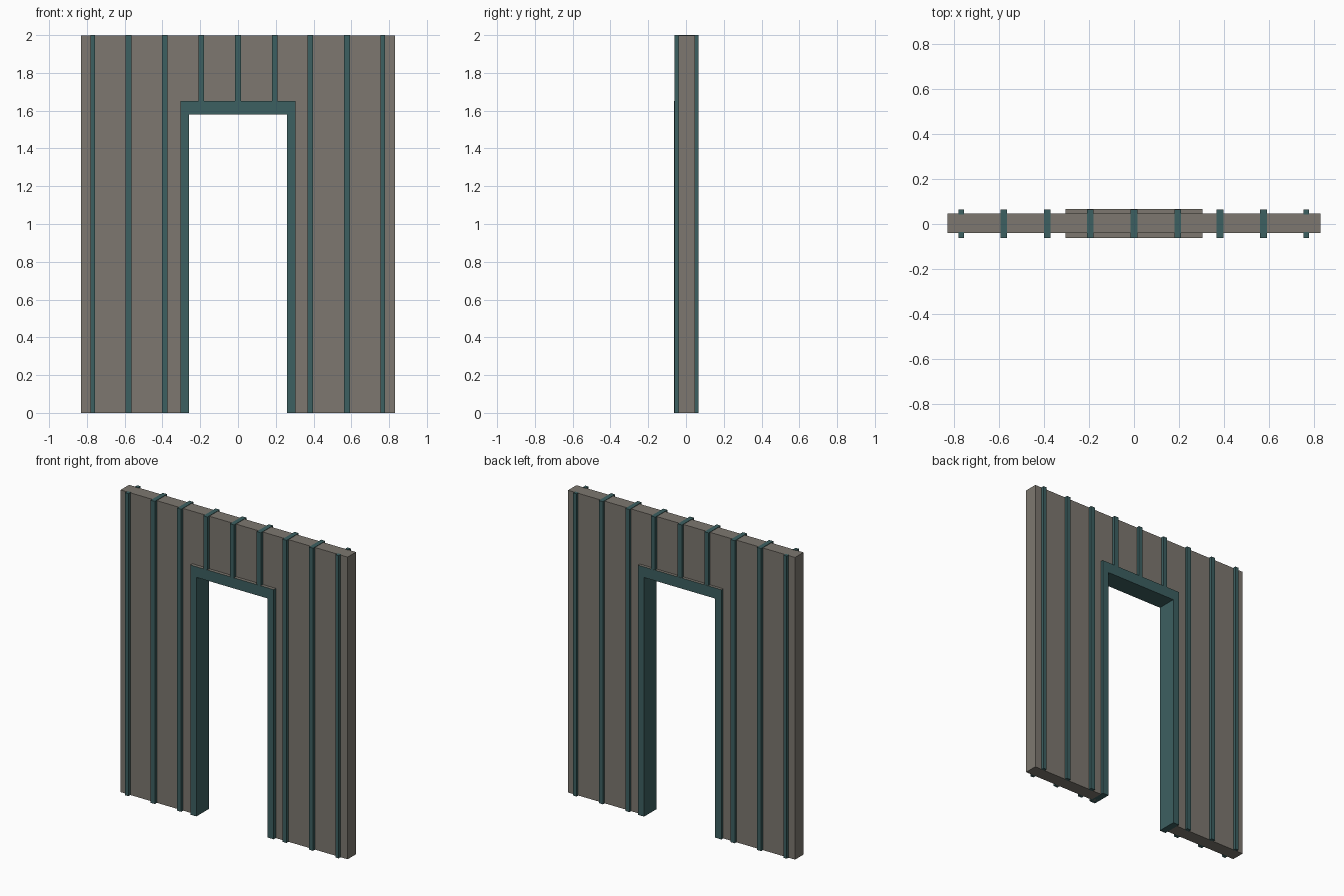
import bpy, bmesh

if "Cube" in bpy.data.objects:
    bpy.data.objects.remove(bpy.data.objects["Cube"])


def material(name, rgb):
    m = bpy.data.materials.new(name)
    m.diffuse_color = (*rgb, 1)
    m.use_nodes = True
    m.node_tree.nodes["Principled BSDF"].inputs["Base Color"].default_value = m.diffuse_color
    return m


GREY = material("warm grey panel", (0.205, 0.187, 0.160))
TEAL = material("dark teal trim", (0.046, 0.117, 0.120))


def finish(bm, name, mats):
    bmesh.ops.recalc_face_normals(bm, faces=bm.faces)
    me = bpy.data.meshes.new(name)
    for m in mats:
        me.materials.append(m)
    bm.to_mesh(me)
    bm.free()
    ob = bpy.data.objects.new(name, me)
    bpy.context.collection.objects.link(ob)
    return ob


def arch(name, w_out, h_out, w_in, h_in, y0, y1, mats, top_mat=0):
    """Doorway-shaped profile extruded through the wall thickness."""
    pts = [(-w_out, 0), (-w_out, h_out), (w_out, h_out), (w_out, 0),
           (w_in, 0), (w_in, h_in), (-w_in, h_in), (-w_in, 0)]
    bm = bmesh.new()
    face = bm.faces.new([bm.verts.new((x, y0, z)) for x, z in pts])
    ext = bmesh.ops.extrude_face_region(bm, geom=[face])
    verts = [v for v in ext["geom"] if isinstance(v, bmesh.types.BMVert)]
    bmesh.ops.translate(bm, verts=verts, vec=(0, y1 - y0, 0))
    bmesh.ops.recalc_face_normals(bm, faces=bm.faces)
    bm.normal_update()
    for f in bm.faces:
        if f.normal.z > 0.9 and f.calc_center_median().z > h_in:
            f.material_index = top_mat
    return finish(bm, name, mats)


def box(name, x0, x1, y0, y1, z0, z1, mat):
    bm = bmesh.new()
    bmesh.ops.create_cube(bm, size=1)
    for v in bm.verts:
        v.co = (x1 if v.co.x > 0 else x0,
                y1 if v.co.y > 0 else y0,
                z1 if v.co.z > 0 else z0)
    return finish(bm, name, [mat])


FRONT, BACK = -0.063, 0.066       # outer faces of the trim
WALL_F, WALL_B = -0.041, 0.047    # faces of the wall panel

# Wall panel with doorway, and the door frame lining it
arch("wall_panel", 0.83, 1.997, 0.28, 1.61, WALL_F, WALL_B, [GREY])
arch("door_frame", 0.305, 1.65, 0.26, 1.58, FRONT, BACK, [TEAL, GREY], 1)

# Vertical battens on both faces, joined over the top except at the ends
for i, x in enumerate((-0.77, -0.58, -0.387, -0.195, 0, 0.195, 0.383, 0.577, 0.767)):
    h = 0.012 if i in (0, 8) else 0.015
    bottom = 1.64 if abs(x) < 0.3 else 0
    box(f"front_batten_{i}", x - h, x + h, FRONT + 0.001, WALL_F + 0.005, bottom, 2, TEAL)
    box(f"back_batten_{i}", x - h, x + h, WALL_B - 0.005, BACK - 0.001, bottom, 2, TEAL)
    if i not in (0, 8):
        box(f"batten_cap_{i}", x - h, x + h, WALL_F + 0.005, WALL_B - 0.005, 1.98, 2, TEAL)
